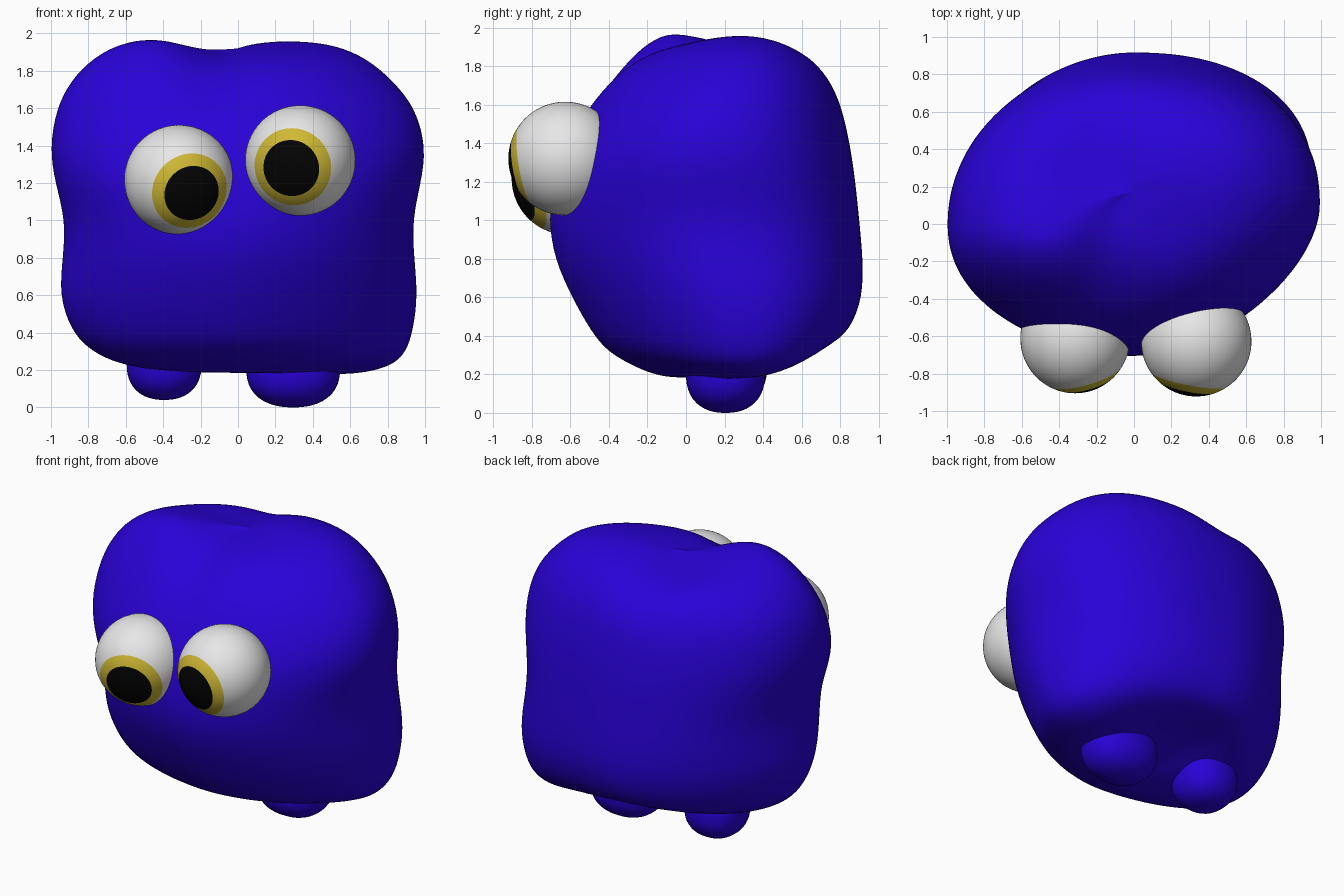
import bpy, bmesh, math
from mathutils import Vector

if "Cube" in bpy.data.objects:
    bpy.data.objects.remove(bpy.data.objects["Cube"])


def material(name, rgb):
    m = bpy.data.materials.new(name)
    m.diffuse_color = (*rgb, 1)
    m.use_nodes = True
    m.node_tree.nodes["Principled BSDF"].inputs["Base Color"].default_value = m.diffuse_color
    return m


BLUE = material("blue skin", (0.022, 0.0005, 0.68))
WHITE = material("eye white", (0.8, 0.8, 0.8))
YELLOW = material("iris yellow", (0.62, 0.48, 0.035))
BLACK = material("pupil black", (0.001, 0.001, 0.001))


def finish(bm, name, mats):
    bmesh.ops.recalc_face_normals(bm, faces=bm.faces)
    for f in bm.faces:
        f.smooth = True
    me = bpy.data.meshes.new(name)
    bm.to_mesh(me)
    bm.free()
    for m in mats:
        me.materials.append(m)
    ob = bpy.data.objects.new(name, me)
    bpy.context.collection.objects.link(ob)
    return ob


def gauss(x, y, cx, cy, s):
    return math.exp(-((x - cx) ** 2 + (y - cy) ** 2) / (2 * s * s))


def smoothstep(a, b, t):
    t = min(1, max(0, (t - a) / (b - a)))
    return t * t * (3 - 2 * t)


# Body cross-sections: z, left x, right x, front y, back y, y of left side, y of right side
LEVELS = [
    (0.17, -0.20, 0.30, -0.08, 0.20, 0.05, 0.08),
    (0.20, -0.50, 0.62, -0.17, 0.32, 0.05, 0.18),
    (0.25, -0.68, 0.82, -0.28, 0.50, 0.05, 0.25),
    (0.32, -0.80, 0.89, -0.40, 0.74, 0.05, 0.27),
    (0.42, -0.885, 0.925, -0.48, 0.84, 0.05, 0.27),
    (0.60, -0.945, 0.95, -0.58, 0.905, 0.05, 0.24),
    (0.80, -0.925, 0.93, -0.67, 0.905, 0.05, 0.18),
    (1.00, -0.91, 0.92, -0.70, 0.885, 0.03, 0.13),
    (1.20, -0.965, 0.965, -0.68, 0.865, 0.0, 0.10),
    (1.38, -0.995, 0.995, -0.62, 0.84, 0.0, 0.10),
    (1.60, -0.96, 0.94, -0.50, 0.795, 0.0, 0.14),
    (1.74, -0.88, 0.81, -0.39, 0.73, 0.0, 0.18),
    (1.83, -0.77, 0.68, -0.27, 0.64, 0.0, 0.20),
    (1.875, -0.60, 0.52, -0.15, 0.51, 0.02, 0.22),
    (1.89, -0.38, 0.34, -0.03, 0.38, 0.08, 0.20),
    (1.895, -0.17, 0.17, 0.07, 0.26, 0.14, 0.18),
]
SEG = 48


def squareness(right, back, z):
    """Below 1 fills the corner of a cross-section out, above 1 flattens it."""
    low = 1 - smoothstep(0.5, 1.0, z)
    high = smoothstep(0.9, 1.3, z)
    waist = gauss(z, 0, 1.05, 0, 0.2)
    if right:
        return 0.91 - 0.05 * low - 0.08 * waist if back else 1.11 + 0.09 * low
    return 0.98 + 0.16 * low if back else 1.0 + 0.03 * low - 0.11 * high


def lump(x, y, z):
    """Height change: head lumps with a valley, hollow underside, low right haunch."""
    w = smoothstep(1.45, 1.88, z)
    low = 1 - smoothstep(0.25, 0.6, z)
    return (w * (0.11 * gauss(x, y, -0.48, -0.07, 0.21)
                 + 0.065 * gauss(x, y, 0.42, 0.30, 0.27)
                 + 0.03 * gauss(x, y, 0.12, 0.30, 0.18)
                 - 0.04 * gauss(x, 0, -0.16, 0, 0.12))
            + low * (0.10 * gauss(x, y, -0.05, 0.45, 0.22)
                     - 0.07 * gauss(x, y, 0.68, 0.50, 0.20)))


def body_point(level, a):
    z, xl, xr, yf, yb, yl, yr = level
    c, s = math.cos(a), math.sin(a)
    e = squareness(c > 0, s > 0, z)
    u, v = abs(c) ** e, abs(s) ** e
    x = u * (xr if c > 0 else xl) * 1.015
    mid = yr if c > 0 else yl
    mid = yl + (yr - yl) * smoothstep(-1, 1, c)
    y = mid + v * ((yb - mid) if s > 0 else (yf - mid)) * 1.02
    if s < 0:       # groove between the lumps on the forehead
        y += 0.06 * smoothstep(1.45, 1.88, z) * gauss(x, 0, -0.10, 0, 0.14) * v
    return (x, y, z + lump(x, y, z))


bm = bmesh.new()
rings = [[bm.verts.new(body_point(l, 2 * math.pi * i / SEG)) for i in range(SEG)]
         for l in LEVELS]
for lo, hi in zip(rings, rings[1:]):
    for i in range(SEG):
        j = (i + 1) % SEG
        bm.faces.new((lo[i], lo[j], hi[j], hi[i]))
for ring in (rings[0], rings[-1]):
    mid = sum((v.co for v in ring), Vector()) / SEG
    pole = bm.verts.new(mid)
    for i in range(SEG):
        bm.faces.new((ring[i], ring[(i + 1) % SEG], pole))
# soften the seams between quadrants
for k in range(2):
    bmesh.ops.smooth_vert(bm, verts=rings[-1] + rings[-2] + rings[0], factor=0.4,
                          use_axis_x=True, use_axis_y=True, use_axis_z=True)
body = finish(bm, "body", [BLUE])
sub = body.modifiers.new("smooth", "SUBSURF")
sub.levels = sub.render_levels = 2


# Eyes: sphere poles face the gaze, rings of faces make pupil and iris
def eye(name, centre, radius, gaze):
    gaze = Vector(gaze).normalized()
    bm = bmesh.new()
    bmesh.ops.create_uvsphere(bm, u_segments=64, v_segments=64, radius=radius)
    turn = gaze.to_track_quat('Z', 'Y').to_matrix()
    bmesh.ops.rotate(bm, verts=bm.verts, matrix=turn, cent=(0, 0, 0))
    for f in bm.faces:
        ang = math.degrees(f.calc_center_median().angle(gaze))
        f.material_index = 2 if ang < 31 else 1 if ang < 45 else 0
    bmesh.ops.translate(bm, verts=bm.verts, vec=centre)
    return finish(bm, name, [WHITE, YELLOW, BLACK])


eye("left_eye", (-0.315, -0.612, 1.217), 0.293, (0.265, -0.92, -0.28))
eye("right_eye", (0.333, -0.627, 1.32), 0.295, (-0.19, -0.97, -0.16))


# Feet: stubby, slightly boxy ellipsoids tucked into the underside
def foot(name, centre, size):
    bm = bmesh.new()
    bmesh.ops.create_uvsphere(bm, u_segments=32, v_segments=24, radius=1)
    for v in bm.verts:
        k = sum(abs(t) ** 2.3 for t in v.co) ** (-1 / 2.3)
        v.co = Vector(centre) + Vector(t * k * s for t, s in zip(v.co, size))
    return finish(bm, name, [BLUE])


foot("left_foot", (-0.395, 0.22, 0.23), (0.20, 0.20, 0.19))
foot("right_foot", (0.295, 0.205, 0.20), (0.25, 0.205, 0.20))
